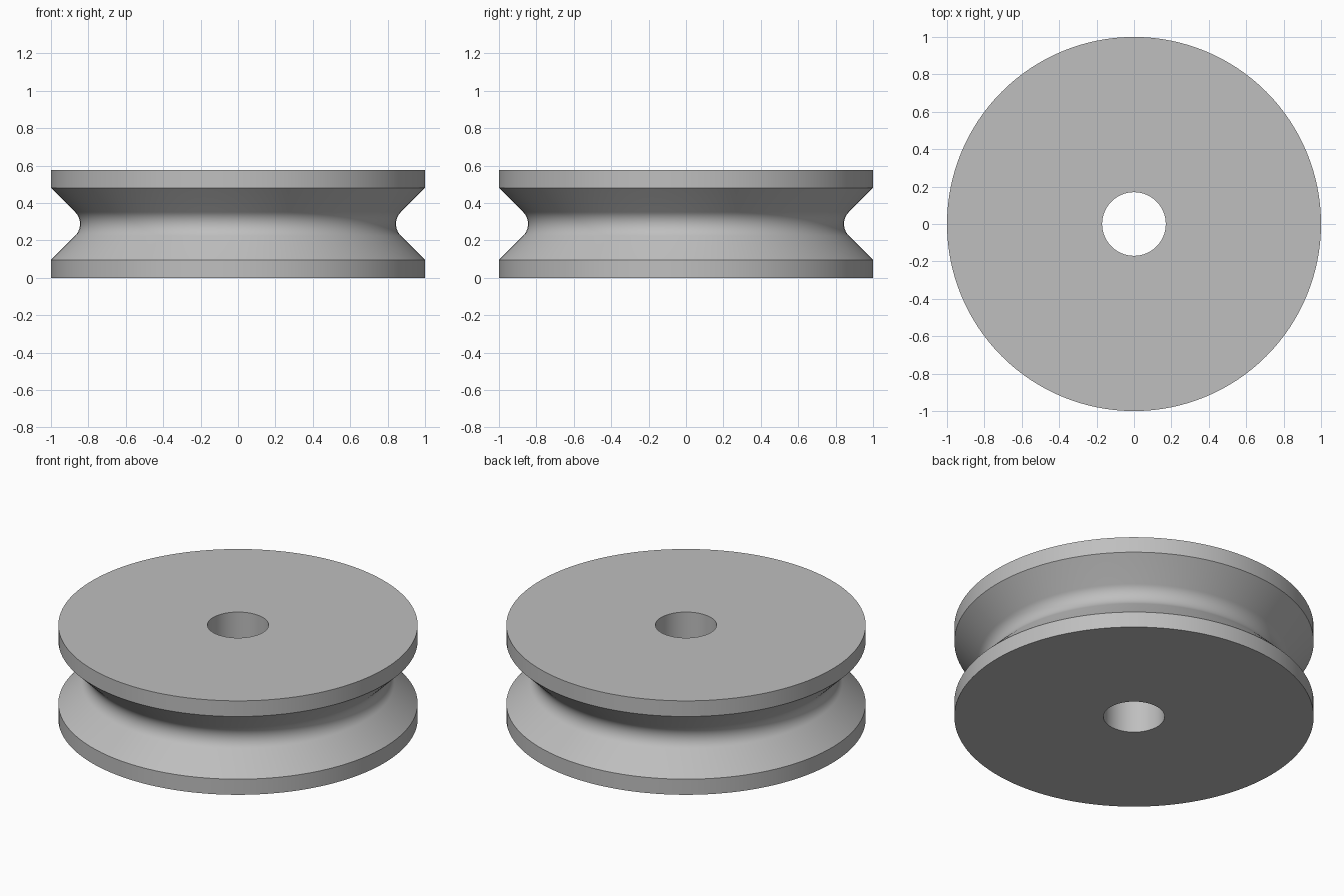
import bpy, bmesh, math

cube = bpy.data.objects.get("Cube")
if cube:
    bpy.data.objects.remove(cube, do_unlink=True)

HEIGHT, RADIUS, BORE = 0.577, 1.0, 0.17
RIM = 0.096            # height of each straight rim band
FILLET = 0.09          # radius of the rounded groove bottom
SEGMENTS, ARC_STEPS = 128, 16

# Grey metal
grey = bpy.data.materials.new("grey_metal")
grey.use_nodes = True
colour = (0.52, 0.52, 0.52, 1)
grey.diffuse_color = colour
grey.node_tree.nodes["Principled BSDF"].inputs["Base Color"].default_value = colour

# Wheel section: bore, rims and a 45 degree groove with a round bottom
mid = HEIGHT / 2
centre = RADIUS - (mid - RIM) + FILLET * math.sqrt(2)
profile = [(BORE, 0), (RADIUS, 0), (RADIUS, RIM)]
for i in range(ARC_STEPS + 1):
    a = math.radians(-45 + 90 * i / ARC_STEPS)
    profile.append((centre - FILLET * math.cos(a), mid + FILLET * math.sin(a)))
profile += [(RADIUS, HEIGHT - RIM), (RADIUS, HEIGHT), (BORE, HEIGHT)]

# Revolve the closed section around the axle
bm = bmesh.new()
verts = [bm.verts.new((r, 0, z)) for r, z in profile]
edges = [bm.edges.new((v, verts[(i + 1) % len(verts)])) for i, v in enumerate(verts)]
bmesh.ops.spin(bm, geom=verts + edges, axis=(0, 0, 1), cent=(0, 0, 0),
               angle=math.tau, steps=SEGMENTS, use_merge=True)
bmesh.ops.remove_doubles(bm, verts=bm.verts, dist=0.0001)
bmesh.ops.recalc_face_normals(bm, faces=bm.faces)
mesh = bpy.data.meshes.new("pulley_wheel")
bm.to_mesh(mesh)
bm.free()

wheel = bpy.data.objects.new("pulley_wheel", mesh)
bpy.context.collection.objects.link(wheel)
mesh.materials.append(grey)
bpy.context.view_layer.objects.active = wheel
wheel.select_set(True)
bpy.ops.object.shade_smooth_by_angle(angle=math.radians(30))
